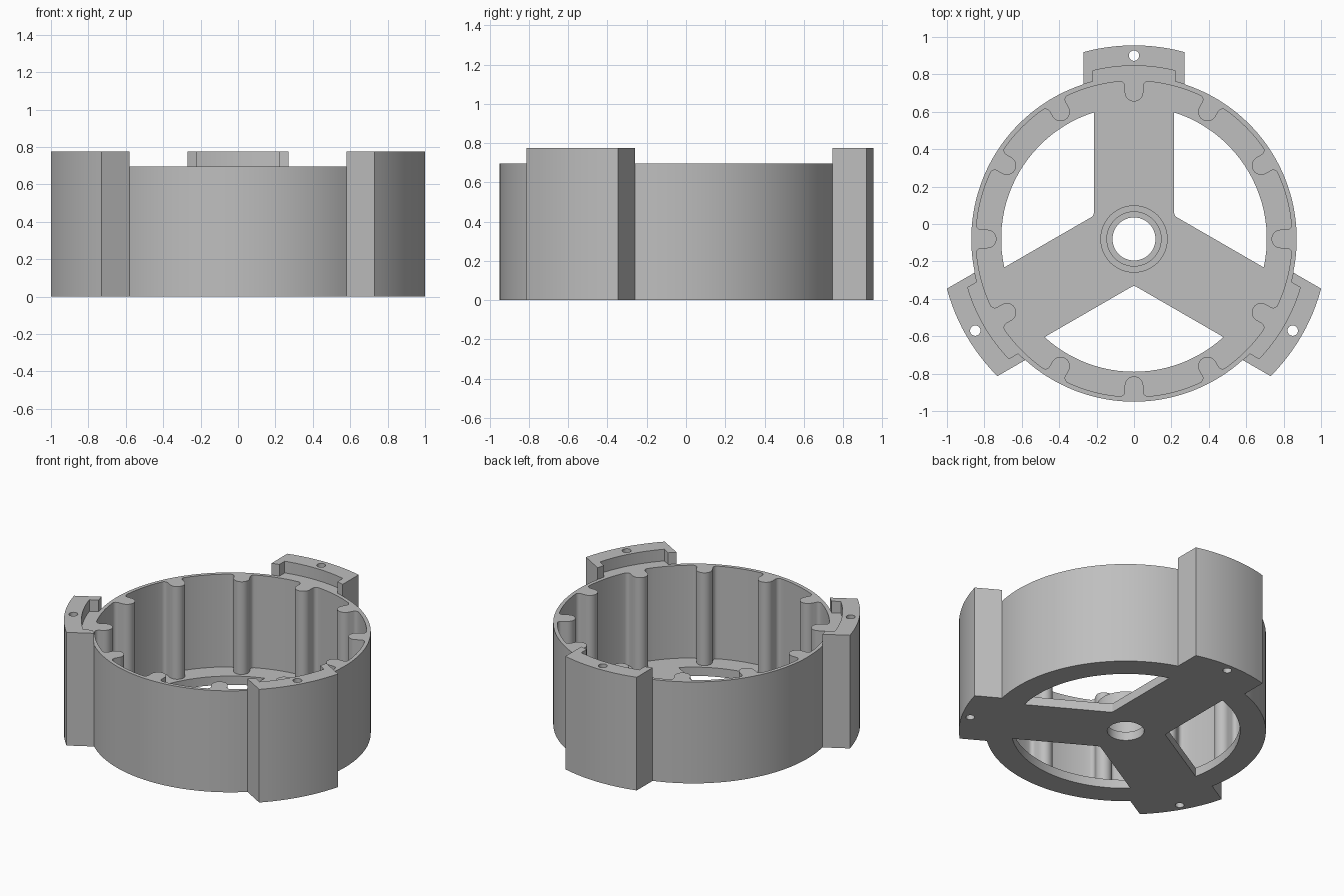
import bpy, bmesh
from math import sin, cos, asin, pi, sqrt, radians

if "Cube" in bpy.data.objects:
    bpy.data.objects.remove(bpy.data.objects["Cube"])

CY = -0.08                      # centre of the ring
R_OUT, R_IN, R_OPEN, R_LUG = 0.87, 0.845, 0.71, 1.035
LUG_W, POCKET_W, R_POCKET = 0.27, 0.22, 0.926
SPOKE_W, RIB_W = 0.215, 0.05
FLOOR, WALL, LUG_TOP, BOSS_TOP = 0.06, 0.695, 0.775, 0.18
LUGS = [0, 2 * pi / 3, 4 * pi / 3]

grey = bpy.data.materials.new("plain grey")
grey.use_nodes = True
colour = (0.52, 0.52, 0.52, 1)
grey.diffuse_color = colour
grey.node_tree.nodes["Principled BSDF"].inputs["Base Color"].default_value = colour


def arc(r, a, b, n, cx=0, cy=0):
    """Points on an arc; angles run from +y towards -x."""
    return [(cx - r * sin(a + (b - a) * i / n), cy + r * cos(a + (b - a) * i / n))
            for i in range(n + 1)]


def circle(r, n, cx=0, cy=0):
    return arc(r, 0, 2 * pi, n, cx, cy)[:-1]


def turn(points, a):
    return [(x * cos(a) - y * sin(a), x * sin(a) + y * cos(a)) for x, y in points]


def slab(name, loops, z0, z1):
    """Extrude a flat outline with holes between two heights."""
    curve = bpy.data.curves.new(name, "CURVE")
    curve.dimensions = "2D"
    curve.fill_mode = "BOTH"
    curve.extrude = (z1 - z0) / 2
    for loop in loops:
        spline = curve.splines.new("POLY")
        spline.points.add(len(loop) - 1)
        for p, (x, y) in zip(spline.points, loop):
            p.co = (x, y, 0, 1)
        spline.use_cyclic_u = True
    helper = bpy.data.objects.new(name + " outline", curve)
    bpy.context.collection.objects.link(helper)
    deps = bpy.context.evaluated_depsgraph_get()
    mesh = bpy.data.meshes.new_from_object(helper.evaluated_get(deps))
    bpy.data.objects.remove(helper)
    bm = bmesh.new()
    bm.from_mesh(mesh)
    bmesh.ops.remove_doubles(bm, verts=bm.verts, dist=0.0002)
    bmesh.ops.translate(bm, verts=bm.verts, vec=(0, CY, (z0 + z1) / 2))
    bmesh.ops.recalc_face_normals(bm, faces=bm.faces)
    bm.to_mesh(mesh)
    bm.free()
    mesh.materials.clear()
    mesh.materials.append(grey)
    obj = bpy.data.objects.new(name, mesh)
    bpy.context.collection.objects.link(obj)
    bpy.ops.object.select_all(action="DESELECT")
    obj.select_set(True)
    bpy.context.view_layer.objects.active = obj
    bpy.ops.object.shade_smooth_by_angle(angle=radians(30))
    return obj


# outer outline: ring with three lugs
lug_a, ring_a = asin(LUG_W / R_LUG), asin(LUG_W / R_OUT)
third = arc(R_LUG, -lug_a, lug_a, 12) + arc(R_OUT, ring_a, 2 * pi / 3 - ring_a, 32)
outline = [p for a in LUGS for p in turn(third, a)]
screw_holes = [turn(circle(0.028, 20, 0, 0.98), a) for a in LUGS]

# inner outline: round wall with twelve filleted ribs
f = 0.025
fx = RIB_W + f
fy = sqrt((R_IN - f) ** 2 - fx ** 2)
fa = asin(fx / (R_IN - f))
right = arc(f, fa * -1, -fa + pi / 2 + fa, 5, fx, fy)
left = [(-x, y) for x, y in reversed(right)]
tip = arc(RIB_W, -pi / 2, -3 * pi / 2, 12, 0, 0.785)
rib = right + tip + left + arc(R_IN, fa, pi / 6 - fa, 8)[1:-1]
inside = [p for k in range(12) for p in turn(rib, k * pi / 6)]

# openings between the three spokes, with small rounded inner corners
open_a = pi / 3 - asin(SPOKE_W / R_OPEN)
corner = SPOKE_W / sin(pi / 3)
cr = 0.025
opening = arc(R_OPEN, -open_a, open_a, 24) + \
    arc(cr, 5 * pi / 6, 7 * pi / 6, 4, 0, corner + cr / sin(pi / 3))
openings = [turn(opening, a + pi / 3) for a in LUGS]

slab("spoked_floor", [outline, circle(0.115, 48)] + openings + screw_holes, 0, FLOOR)
slab("ribbed_wall", [outline, inside] + screw_holes, FLOOR, WALL)
slab("hub_boss", [circle(0.18, 48), circle(0.145, 48)], FLOOR, BOSS_TOP)

# raised lug rims around a shallow pocket
pa, pb = asin(POCKET_W / R_OUT), asin(POCKET_W / R_POCKET)
rim = arc(R_LUG, -lug_a, lug_a, 12) + arc(R_OUT, ring_a, pa, 2) + \
    arc(R_POCKET, pb, -pb, 12) + arc(R_OUT, -pa, -ring_a, 2)
for name, a, hole in zip(("back", "right", "left"), LUGS, screw_holes):
    slab(name + "_lug_rim", [turn(rim, a), hole], WALL, LUG_TOP)
